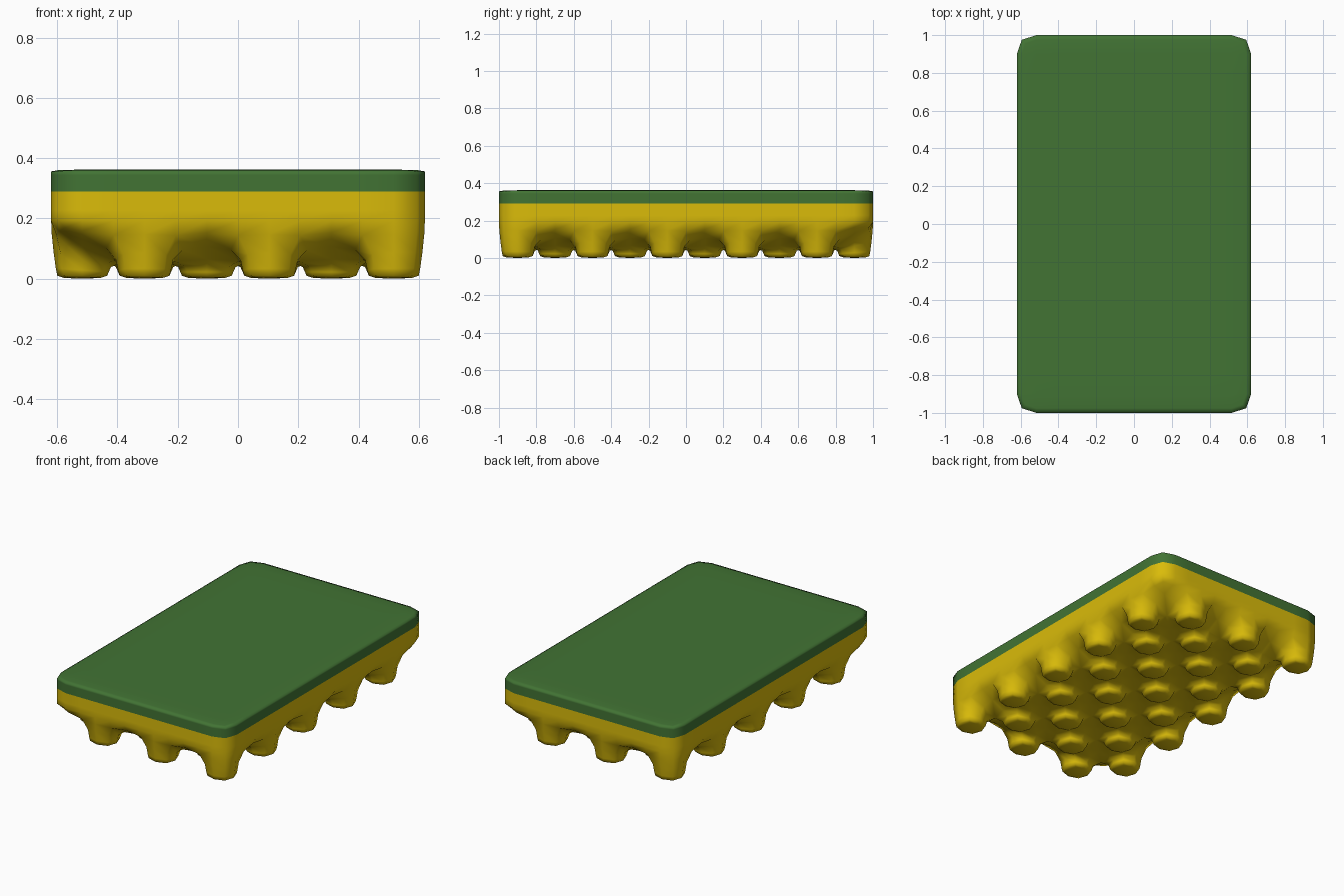
import bpy, bmesh

if "Cube" in bpy.data.objects:
    bpy.data.objects.remove(bpy.data.objects["Cube"])

NX, NY = 6, 10            # checkerboard of cells
HX, HY = 0.62, 1.0        # half sizes
TOP, SPLIT, BASE = 0.362, 0.29, 0.155
FLOOR = 0.057             # underside level between the inner knobs


def mat(name, col):
    m = bpy.data.materials.new(name)
    m.diffuse_color = (*col, 1)
    m.use_nodes = True
    m.node_tree.nodes["Principled BSDF"].inputs["Base Color"].default_value = m.diffuse_color
    return m


yellow = mat("sponge yellow", (0.70, 0.50, 0.003))
green = mat("scourer green", (0.054, 0.172, 0.034))

bm = bmesh.new()
cache = {}


def vert(i, j, z):
    if z == BASE and 0 < i < NX and 0 < j < NY:
        z = FLOOR
    key = (i, j, z)
    if key not in cache:
        cache[key] = bm.verts.new((-HX + 2 * HX * i / NX, -HY + 2 * HY * j / NY, z))
    return cache[key]


def corners(i, j, z):
    return [vert(i, j, z), vert(i + 1, j, z), vert(i + 1, j + 1, z), vert(i, j + 1, z)]


def ring(i, j, z, s):
    cx, cy = -HX + 2 * HX * (i + .5) / NX, -HY + 2 * HY * (j + .5) / NY
    hx, hy = s * HX / NX, s * HY / NY
    return [bm.verts.new((cx + a * hx, cy + b * hy, z))
            for a, b in ((-1, -1), (1, -1), (1, 1), (-1, 1))]


def bridge(a, b, m=0):
    n = len(a)
    for k in range(n):
        f = bm.faces.new((a[k], a[(k + 1) % n], b[(k + 1) % n], b[k]))
        f.material_index = m


# flat scourer top and knobbly sponge underside
for i in range(NX):
    for j in range(NY):
        bm.faces.new(corners(i, j, TOP)).material_index = 1
        base = corners(i, j, BASE)
        if (i + j) % 2:
            neck = ring(i, j, 0.02, 0.84)
            foot = ring(i, j, 0.0, 0.76)
            bridge(base, neck)
            bridge(neck, foot)
            bm.faces.new(foot)
        else:
            bm.faces.new(base)

# side walls, green above the split
loop = ([(i, 0) for i in range(NX)] + [(NX, j) for j in range(NY)] +
        [(i, NY) for i in range(NX, 0, -1)] + [(0, j) for j in range(NY, 0, -1)])
levels = [BASE, 0.23, SPLIT, 0.35, TOP]
for lo, hi in zip(levels, levels[1:]):
    bridge([vert(i, j, lo) for i, j in loop], [vert(i, j, hi) for i, j in loop],
           1 if lo >= SPLIT else 0)

bmesh.ops.recalc_face_normals(bm, faces=bm.faces)
for f in bm.faces:
    f.smooth = True
me = bpy.data.meshes.new("scouring_sponge")
bm.to_mesh(me)
bm.free()
me.materials.append(yellow)
me.materials.append(green)
ob = bpy.data.objects.new("scouring_sponge", me)
bpy.context.collection.objects.link(ob)
sub = ob.modifiers.new("soften", 'SUBSURF')
sub.levels = sub.render_levels = 1
sub.use_limit_surface = False
